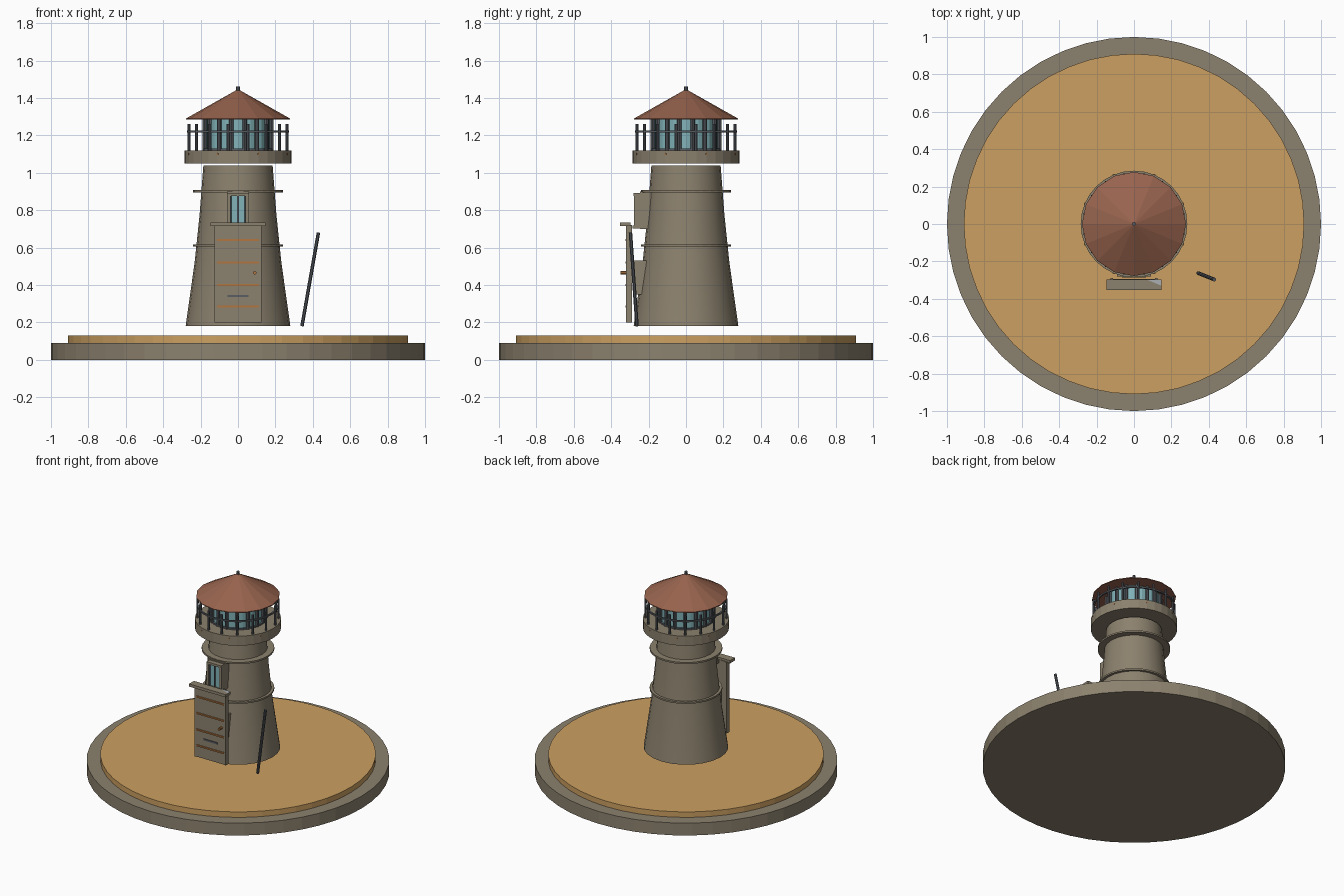
import bpy, bmesh, math
from mathutils import Vector

cube = bpy.data.objects.get("Cube")
if cube:
    bpy.data.objects.remove(cube, do_unlink=True)


def material(name, r, g, b):
    m = bpy.data.materials.new(name)
    m.use_nodes = True
    m.diffuse_color = (r, g, b, 1)
    m.node_tree.nodes["Principled BSDF"].inputs["Base Color"].default_value = (r, g, b, 1)
    return m


STONE = material("stone", 0.26, 0.22, 0.155)
SAND = material("sand", 0.60, 0.35, 0.12)
TILE = material("roof_tile", 0.31, 0.125, 0.075)
GLASS = material("glass", 0.22, 0.45, 0.48)
METAL = material("dark_metal", 0.10, 0.11, 0.125)
BRASS = material("brass", 0.45, 0.18, 0.05)
PALE = material("pale_metal", 0.40, 0.43, 0.45)


def finish(name, bm, mat, smooth=False):
    bmesh.ops.recalc_face_normals(bm, faces=bm.faces)
    mesh = bpy.data.meshes.new(name)
    bm.to_mesh(mesh)
    bm.free()
    mesh.materials.append(mat)
    ob = bpy.data.objects.new(name, mesh)
    bpy.context.collection.objects.link(ob)
    if smooth:
        for o in bpy.context.selected_objects:
            o.select_set(False)
        bpy.context.view_layer.objects.active = ob
        ob.select_set(True)
        bpy.ops.object.shade_smooth_by_angle(angle=math.radians(35))
        ob.select_set(False)
    return ob


def lathe(name, profile, sides, mat, smooth=False, closed=False):
    """Turn (radius, z) points around z; closed makes a ring, otherwise ends are capped."""
    bm = bmesh.new()
    rings = []
    for r, z in profile:
        rings.append([bm.verts.new((r * math.cos(a), r * math.sin(a), z))
                      for a in (math.tau * i / sides for i in range(sides))])
    pairs = list(zip(rings, rings[1:]))
    if closed:
        pairs.append((rings[-1], rings[0]))
    else:
        bm.faces.new(rings[0])
        bm.faces.new(rings[-1])
    for low, high in pairs:
        for i in range(sides):
            j = (i + 1) % sides
            bm.faces.new((low[i], low[j], high[j], high[i]))
    return finish(name, bm, mat, smooth)


def box(name, x, y, z, mat):
    """Box from (min, max) pairs."""
    bm = bmesh.new()
    bmesh.ops.create_cube(bm, size=1)
    for v in bm.verts:
        v.co = [(p[0] + p[1]) / 2 + c * (p[1] - p[0]) for p, c in zip((x, y, z), v.co)]
    return finish(name, bm, mat)


def rod(name, a, b, radius, mat, sides=8):
    a, b = Vector(a), Vector(b)
    bm = bmesh.new()
    bmesh.ops.create_cone(bm, cap_ends=True, segments=sides, radius1=radius,
                          radius2=radius, depth=(b - a).length)
    ob = finish(name, bm, mat, True)
    ob.rotation_mode = 'QUATERNION'
    ob.rotation_quaternion = (b - a).to_track_quat('Z', 'Y')
    ob.location = (a + b) / 2
    return ob


def ring(name, inner, outer, z0, z1, sides, mat):
    return lathe(name, [(inner, z0), (outer, z0), (outer, z1), (inner, z1)], sides, mat, closed=True)


def around(count, radius, offset=0.0):
    for i in range(count):
        a = math.tau * (i + offset) / count
        yield radius * math.cos(a), radius * math.sin(a)


# Ground
lathe("base_disc", [(1, 0), (1, 0.09)], 48, STONE)
lathe("sand_disc", [(0.91, 0.09), (0.91, 0.13)], 48, SAND)

# Tower and bands
lathe("tower", [(0.28, 0.18), (0.232, 0.52), (0.205, 0.78), (0.185, 1.04)], 24, STONE, True)
ring("lower_band", 0.21, 0.24, 0.605, 0.617, 32, STONE)
ring("upper_band", 0.19, 0.24, 0.895, 0.907, 32, STONE)

# Gallery with railing
lathe("gallery", [(0.285, 1.05), (0.285, 1.12)], 32, STONE)
ring("railing", 0.262, 0.273, 1.215, 1.226, 32, METAL)
for x, y in around(16, 0.268, 0.5):
    rod("railing_post", (x, y, 1.12), (x, y, 1.26), 0.008, METAL)
for x, y in around(8, 0.285, 0.5):
    rod("gallery_bolt", (x * 0.98, y * 0.98, 1.1), (x * 1.01, y * 1.01, 1.1), 0.005, BRASS)

# Lantern room
lathe("lantern_glass", [(0.178, 1.12), (0.178, 1.29)], 16, GLASS)
for x, y in around(16, 0.182, 0.5):
    rod("lantern_mullion", (x, y, 1.12), (x, y, 1.29), 0.012, METAL)
ring("lantern_sill", 0.17, 0.19, 1.12, 1.13, 16, METAL)

# Roof and finial
lathe("roof", [(0.278, 1.285), (0.278, 1.29), (0.012, 1.44)], 16, TILE)
rod("finial", (0, 0, 1.43), (0, 0, 1.46), 0.011, METAL)

# Door with straps, lintel, knob and letter slot
box("door", (-0.115, 0.115), (-0.316, -0.293), (0.2, 0.72), STONE)
for side in (-1, 1):
    box("door_jamb", sorted((side * 0.112, side * 0.125)), (-0.32, -0.29), (0.2, 0.72), STONE)
for z in (0.285, 0.40, 0.52, 0.64):
    box("door_strap", (-0.112, 0.112), (-0.324, -0.315), (z - 0.005, z + 0.005), BRASS)
box("letter_slot", (-0.055, 0.055), (-0.321, -0.315), (0.335, 0.347), METAL)
rod("door_knob", (0.09, -0.315, 0.465), (0.09, -0.35, 0.465), 0.009, BRASS)
box("door_backing", (-0.09, 0.09), (-0.282, -0.2), (0.35, 0.53), STONE)
box("lintel", (-0.148, 0.148), (-0.353, -0.297), (0.715, 0.735), STONE)
bm = bmesh.new()
bm.faces.new([bm.verts.new(p) for p in
              ((0.07, -0.298, 0.737), (0.147, -0.33, 0.737), (0.147, -0.298, 0.737))])
finish("lintel_chip", bm, PALE)

# Window
box("window_niche", (-0.06, 0.06), (-0.245, -0.18), (0.7, 0.9), STONE)
box("window_glass", (-0.046, 0.046), (-0.265, -0.245), (0.72, 0.88), GLASS)
for side in (-1, 1):
    box("window_jamb", sorted((side * 0.043, side * 0.06)), (-0.277, -0.245), (0.71, 0.89), STONE)
    rod("window_bar", (side * 0.04, -0.268, 0.72), (side * 0.04, -0.268, 0.88), 0.005, METAL)
rod("window_bar", (0, -0.268, 0.72), (0, -0.268, 0.88), 0.006, METAL)
box("window_head", (-0.06, 0.06), (-0.28, -0.245), (0.877, 0.893), STONE)
box("window_sill", (-0.065, 0.065), (-0.285, -0.245), (0.702, 0.717), STONE)

# Leaning pole
rod("pole", (0.342, -0.262, 0.18), (0.43, -0.297, 0.68), 0.01, METAL)
